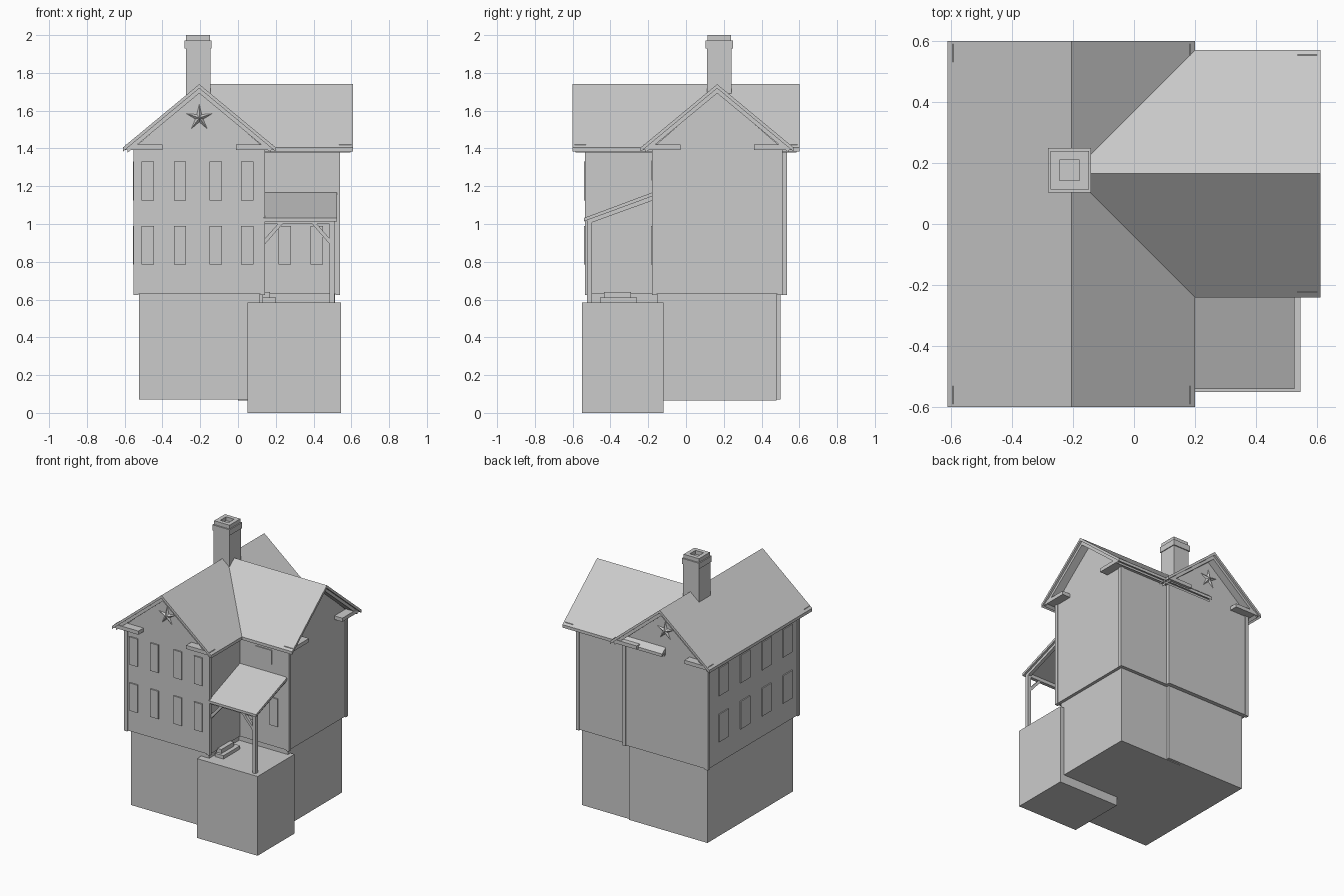
import bpy, bmesh, math

if "Cube" in bpy.data.objects:
    bpy.data.objects.remove(bpy.data.objects["Cube"])


def finish(name, bm):
    bmesh.ops.recalc_face_normals(bm, faces=bm.faces[:])
    me = bpy.data.meshes.new(name)
    bm.to_mesh(me)
    bm.free()
    ob = bpy.data.objects.new(name, me)
    bpy.context.collection.objects.link(ob)
    return ob


def prism(name, pts, a, b, axis):
    """Extrude a (horizontal, z) profile from a to b along axis x or y."""
    bm = bmesh.new()
    put = (lambda u, w, v: (u, w, v)) if axis == 'y' else (lambda u, w, v: (w, u, v))
    rings = [[bm.verts.new(put(u, w, v)) for u, v in pts] for w in (a, b)]
    bm.faces.new(rings[0])
    bm.faces.new(rings[1])
    n = len(pts)
    for i in range(n):
        j = (i + 1) % n
        bm.faces.new((rings[0][i], rings[0][j], rings[1][j], rings[1][i]))
    return finish(name, bm)


def box(name, x0, x1, y0, y1, z0, z1):
    return prism(name, [(x0, z0), (x1, z0), (x1, z1), (x0, z1)], y0, y1, 'y')


def chevron(c, half, top, drop):
    """Inverted V roof profile, following the roof pitch."""
    low = top - half * 0.828
    return [(c - half, low), (c, top), (c + half, low),
            (c + half, low - drop), (c, top - drop), (c - half, low - drop)]


def wing(name, c, axis, wall_a, wall_b, roof_a, roof_b, half, ends):
    # gabled wall body
    prism(name + "_walls", [(c - half, .63), (c + half, .63), (c + half, 1.405),
                            (c, 1.70), (c - half, 1.405)], wall_a, wall_b, axis)
    # roof shell and the smaller rake trim under it
    prism(name + "_roof", chevron(c, .405, 1.74, .022), roof_a, roof_b, axis)
    ta = roof_a + .015 if len(ends) == 2 else roof_a
    prism(name + "_rake_trim", chevron(c, .38, 1.72, .028), ta, roof_b - .015, axis)
    for s in (-1, 1):
        def bar(part, u0, u1, z0, z1, a, b):
            p, q = c + s * u0, c + s * u1
            prism(name + part, [(p, z0), (q, z0), (q, z1), (p, z1)], a, b, axis)
        bar("_soffit", half - .01, .395, 1.393, 1.408, roof_a + .01, roof_b - .01)
        # cornice returns and corner boards at each gable end
        for wall, out in ends:
            bar("_cornice_return", .195, .39, 1.393, 1.42, wall, out)
            d = .006 if out > wall else -.006
            bar("_corner_board", half - .02, half + .006, .625, 1.40, wall - 3 * d, wall + d)


wing("main_wing", -.205, 'y', -.53, .53, -.6, .6, .343,
     [(-.53, -.59), (.53, .59)])
wing("side_wing", .165, 'x', -.1, .535, -.205, .61, .34, [(.535, .6)])

# foundations and porch base
box("main_foundation", -.525, .115, -.5, .5, .07, .635)
box("side_foundation", 0, .513, -.15, .48, .065, .635)
box("porch_base", .05, .545, -.55, -.12, 0, .585)

# windows
for z in (.785, 1.125):
    for x in (-.477, -.307, -.117, .05):
        box("front_window", x - .033, x + .033, -.54, -.52, z, z + .205)
    for y in (.35, .1, -.15, -.395):
        box("left_window", -.556, -.54, y - .055, y + .055, z, z + .205)
for x in (.248, .418):
    box("porch_window", x - .033, x + .033, -.185, -.165, .785, .99)
box("small_upper_window", .265, .40, -.182, -.165, 1.23, 1.335)

# porch roof, frame, braces and steps
prism("porch_roof", [(-.54, 1.032), (-.175, 1.168), (-.175, 1.148), (-.54, 1.014)],
      .135, .525, 'x')
for x in (.145, .485):
    prism("porch_rafter", [(-.52, 1.025), (-.175, 1.15), (-.175, 1.125), (-.52, 1.0)],
          x, x + .025, 'x')
box("porch_beam", .14, .51, -.523, -.498, 1.0, 1.025)
box("porch_post", .484, .51, -.523, -.497, .58, 1.02)
for x, s in ((.14, 1), (.488, -1)):
    prism("porch_brace", [(x, .92), (x + s * .075, 1.005), (x + s * .10, 1.005), (x, .89)],
          -.52, -.50, 'y')
box("lower_step", .13, .20, -.455, -.26, .58, .61)
box("upper_step", .13, .17, -.435, -.29, .60, .64)

# chimney: shaft, cap band and hollow flue
cx, cy = -.211, .176
box("chimney_shaft", cx - .065, cx + .065, cy - .066, cy + .066, 1.6, 1.965)
box("chimney_band", cx - .071, cx + .071, cy - .073, cy + .073, 1.93, 1.972)
for s in (-1, 1):
    box("chimney_rim", cx + s * .033, cx + s * .063, cy - .063, cy + .063, 1.965, 2.0)
    box("chimney_rim", cx - .033, cx + .033, cy + s * .033, cy + s * .063, 1.965, 2.0)

# raised five-pointed stars on both gables
for s in (-1, 1):
    bm = bmesh.new()
    rim = []
    for i in range(10):
        r = .022 if i % 2 else .072
        t = math.pi / 2 + i * math.pi / 5
        rim.append(bm.verts.new((-.205 + r * math.cos(t), s * .532, 1.562 + r * math.sin(t))))
    tip = bm.verts.new((-.205, s * .55, 1.562))
    for i in range(10):
        bm.faces.new((rim[i], rim[(i + 1) % 10], tip))
    bm.faces.new(rim)
    finish("gable_star", bm)
